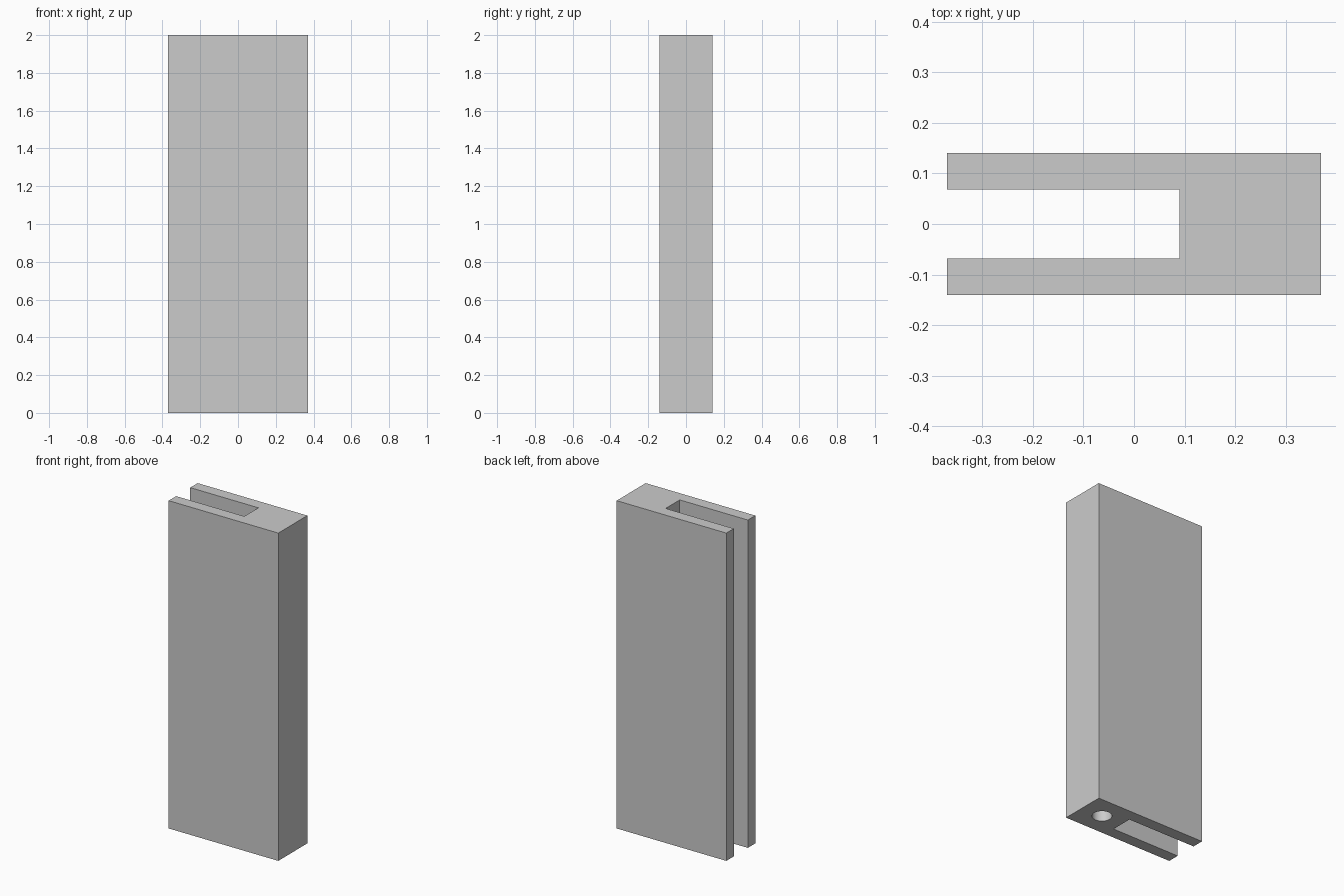
import bpy
import bmesh

HEIGHT = 2.0
HALF_X, HALF_Y = 0.37, 0.14
SLOT_END, SLOT_HALF = 0.09, 0.068
HOLE_X, HOLE_R, HOLE_DEPTH = 0.23, 0.055, 0.4

cube = bpy.data.objects.get("Cube")
if cube:
    bpy.data.objects.remove(cube, do_unlink=True)


def make_material(name, rgb):
    mat = bpy.data.materials.new(name)
    mat.use_nodes = True
    color = (*rgb, 1.0)
    mat.diffuse_color = color
    mat.node_tree.nodes["Principled BSDF"].inputs["Base Color"].default_value = color
    return mat


def make_object(name, bm, mat):
    bmesh.ops.recalc_face_normals(bm, faces=bm.faces)
    mesh = bpy.data.meshes.new(name)
    bm.to_mesh(mesh)
    bm.free()
    mesh.materials.append(mat)
    obj = bpy.data.objects.new(name, mesh)
    bpy.context.collection.objects.link(obj)
    return obj


grey = make_material("light grey", (0.6, 0.6, 0.6))

# Slotted panel: U-shaped profile, mirrored across y and extruded upward
half = [(HALF_X, HALF_Y), (-HALF_X, HALF_Y), (-HALF_X, SLOT_HALF), (SLOT_END, SLOT_HALF)]
profile = half + [(x, -y) for x, y in reversed(half)]
bm = bmesh.new()
base = bm.faces.new([bm.verts.new((x, y, 0)) for x, y in profile])
top = bmesh.ops.extrude_face_region(bm, geom=[base])["geom"]
bmesh.ops.translate(bm, vec=(0, 0, HEIGHT),
                    verts=[g for g in top if isinstance(g, bmesh.types.BMVert)])
panel = make_object("slotted_panel", bm, grey)

# Blind round hole in the underside of the solid end
bm = bmesh.new()
bmesh.ops.create_cone(bm, cap_ends=True, segments=48, radius1=HOLE_R, radius2=HOLE_R,
                      depth=HOLE_DEPTH * 2)
cutter = make_object("hole_cutter", bm, grey)
cutter.location = (HOLE_X, 0, 0)
cutter.hide_render = True

cut = panel.modifiers.new("pin_hole", "BOOLEAN")
cut.operation = "DIFFERENCE"
cut.solver = "EXACT"
cut.object = cutter

# Apply the cut, drop the cutter, and shade the bore smoothly
bpy.ops.object.select_all(action="DESELECT")
panel.select_set(True)
bpy.context.view_layer.objects.active = panel
bpy.context.view_layer.update()
bpy.ops.object.modifier_apply(modifier=cut.name)
bpy.data.objects.remove(cutter, do_unlink=True)
bpy.ops.object.shade_smooth_by_angle()
